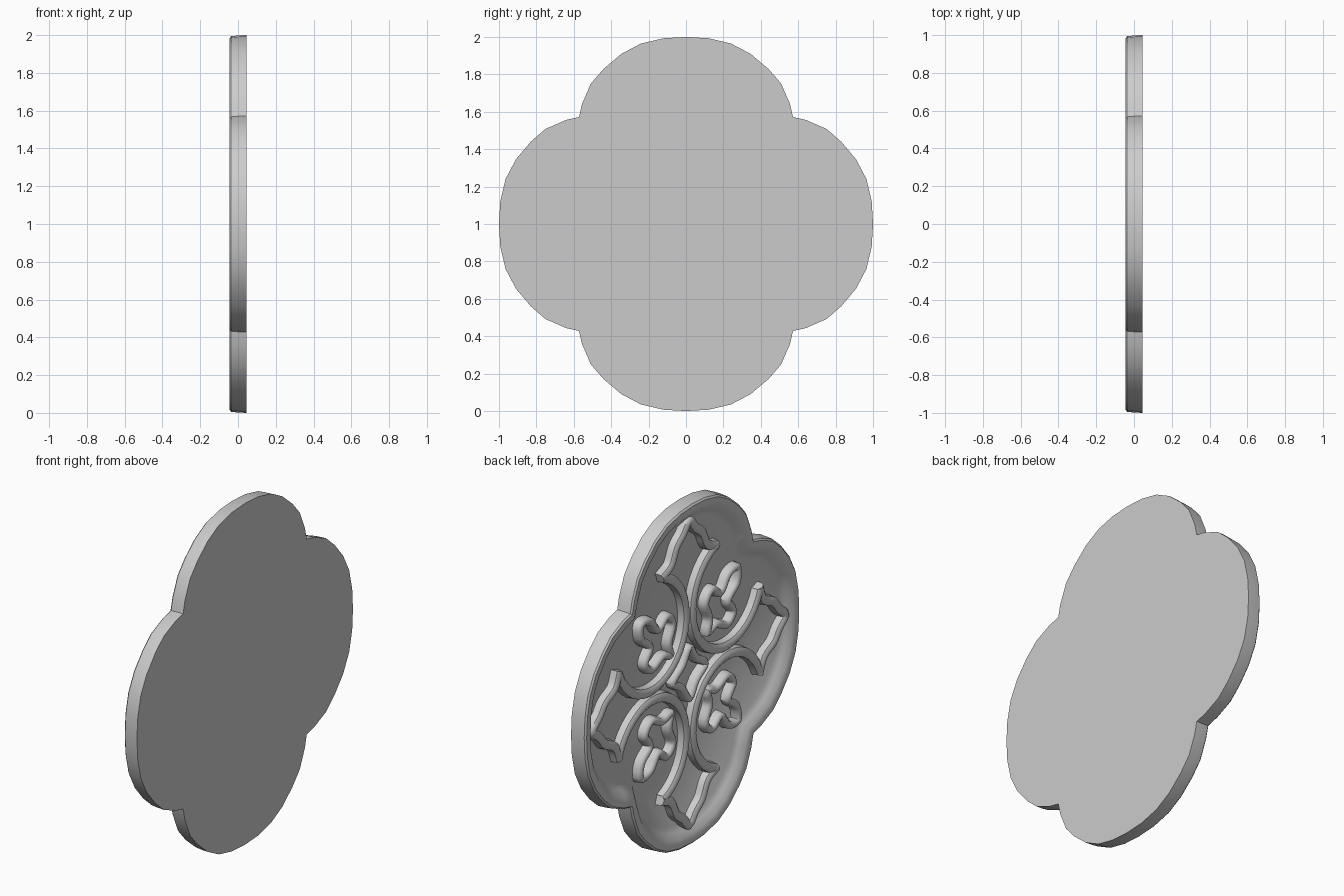
import bpy, bmesh, math
from mathutils import Vector

if "Cube" in bpy.data.objects:
    bpy.data.objects.remove(bpy.data.objects["Cube"])

grey = bpy.data.materials.new("stone grey")
grey.diffuse_color = (0.6, 0.6, 0.6, 1)
grey.use_nodes = True
grey.node_tree.nodes["Principled BSDF"].inputs["Base Color"].default_value = grey.diffuse_color

BACK, FLOOR, CREST = 0.045, 0.012, -0.045


def finish(bm, name, angle):
    bmesh.ops.recalc_face_normals(bm, faces=bm.faces)
    me = bpy.data.meshes.new(name)
    bm.to_mesh(me)
    bm.free()
    ob = bpy.data.objects.new(name, me)
    bpy.context.collection.objects.link(ob)
    me.materials.append(grey)
    bpy.ops.object.select_all(action='DESELECT')
    ob.select_set(True)
    bpy.context.view_layer.objects.active = ob
    bpy.ops.object.shade_smooth_by_angle(angle=math.radians(angle))
    return ob


def turn(p, k):
    """Quarter turns in the plate's plane."""
    y, z = p
    for _ in range(k):
        y, z = -z, y
    return (y, z)


def place(x, p):
    return Vector((x, p[0], p[1] + 1))


# Quatrefoil outline: half a lobe, mirrored and turned four times
half = [(0.12, 0.993), (0.24, 0.965), (0.345, 0.91), (0.44, 0.83),
        (0.508, 0.752), (0.556, 0.642)]
lobe = [(0.572, 0.572)] + half[::-1] + [(0, 1)] + [(-y, z) for y, z in half]
outline = [turn(p, k) for k in range(4) for p in lobe]


def inset(d):
    """Outline moved inward by d: lobes shrink around their own centres."""
    c, out = 0.39, []
    for k in range(4):
        for i, (y, z) in enumerate(lobe):
            if i == 0:
                q = (y - d * 0.72, z - d * 0.72)
            else:
                r = math.hypot(y, z - c)
                s = (r - d) / r
                q = (y * s, c + (z - c) * s)
                lim = 0.572 - d * 0.72
                if q[1] < lim + 0.03:      # keep the notch tidy
                    q = (q[0], max(q[1], lim + 0.015))
            out.append(turn(q, k))
    return out


# Plate with raised rounded rim and recessed floor
bm = bmesh.new()
profile = [(BACK, 0), (0.0, 0.002), (-0.036, 0.006), (CREST, 0.016), (CREST, 0.04),
           (-0.036, 0.065), (-0.012, 0.095), (FLOOR, 0.125)]
rings = [[bm.verts.new(place(x, p)) for p in inset(d)] for x, d in profile]
n = len(outline)
for a, b in zip(rings, rings[1:]):
    for i in range(n):
        j = (i + 1) % n
        bm.faces.new((a[i], a[j], b[j], b[i]))
bm.faces.new(rings[0])
bm.faces.new(rings[-1])
finish(bm, "plate", 40)


def smooth_path(pts, closed, steps=5):
    """Catmull-Rom through the control points."""
    pts = [Vector(p) for p in pts]
    m, out = len(pts), []
    for i in range(m if closed else m - 1):
        g = (lambda j: pts[j % m]) if closed else (lambda j: pts[min(max(j, 0), m - 1)])
        a, b, c, d = g(i - 1), g(i), g(i + 1), g(i + 2)
        for s in range(steps):
            t = s / steps
            out.append(0.5 * (2 * b + (c - a) * t + (2 * a - 5 * b + 4 * c - d) * t * t
                              + (3 * b - a - 3 * c + d) * t ** 3))
    return out if closed else out + [pts[-1]]


def ribbon(name, pts, width, closed=False, top=-0.038):
    """Raised moulding with a crowned section along a path on the floor."""
    bm = bmesh.new()
    path = [Vector(p) for p in pts]
    m = len(path)
    section = [(-0.5, FLOOR + 0.004), (-0.42, top + 0.012), (-0.16, top),
               (0.16, top), (0.42, top + 0.012), (0.5, FLOOR + 0.004)]
    rows = []
    for i, p in enumerate(path):
        q = path[(i + 1) % m] if closed else path[min(i + 1, m - 1)]
        o = path[i - 1] if closed else path[max(i - 1, 0)]
        t = (q - o).normalized()
        nrm = Vector((-t.y, t.x))
        rows.append([bm.verts.new(place(x, p + nrm * (w * width))) for w, x in section])
    k = len(section)
    for i in range(m if closed else m - 1):
        a, b = rows[i], rows[(i + 1) % m]
        for j in range(k):
            bm.faces.new((a[j], a[(j + 1) % k], b[(j + 1) % k], b[j]))
    if not closed:
        bm.faces.new(rows[0])
        bm.faces.new(rows[-1])
    finish(bm, name, 45)


# Big C scroll, centred on the quadrant's diagonal
scroll = []
for i in range(25):
    a = math.radians(110 + 230 * i / 24)
    scroll.append((0.35 + 0.32 * math.cos(a), 0.35 + 0.32 * math.sin(a)))

# Wavy crown at each lobe tip
crown = smooth_path([(0.26, 0.65), (0.17, 0.69), (0.12, 0.78), (0.06, 0.83), (0, 0.89),
                     (-0.06, 0.83), (-0.12, 0.78), (-0.17, 0.69), (-0.26, 0.65)], False, 4)

# Trefoil leaf inside each scroll, symmetric about the diagonal
side = [(0.19, 0.25), (0.15, 0.35), (0.21, 0.41), (0.29, 0.36), (0.36, 0.44)]
leaf = smooth_path([(0.17, 0.17)] + side + [(0.45, 0.45)]
                   + [(z, y) for y, z in side[::-1]], True, 4)

for k in range(4):
    for label, pts, w, closed in (("scroll", scroll, 0.062, False),
                                  ("crown", crown, 0.06, False),
                                  ("leaf", leaf, 0.05, True)):
        ribbon(f"{label}_{k + 1}", [turn(p, k) for p in pts], w, closed)

# Four-pointed flower in the middle
flower = smooth_path([turn(p, k) for k in range(4) for p in ((0.15, 0), (0.065, 0.065))],
                     True, 4)
ribbon("centre_flower", flower, 0.05, True)
